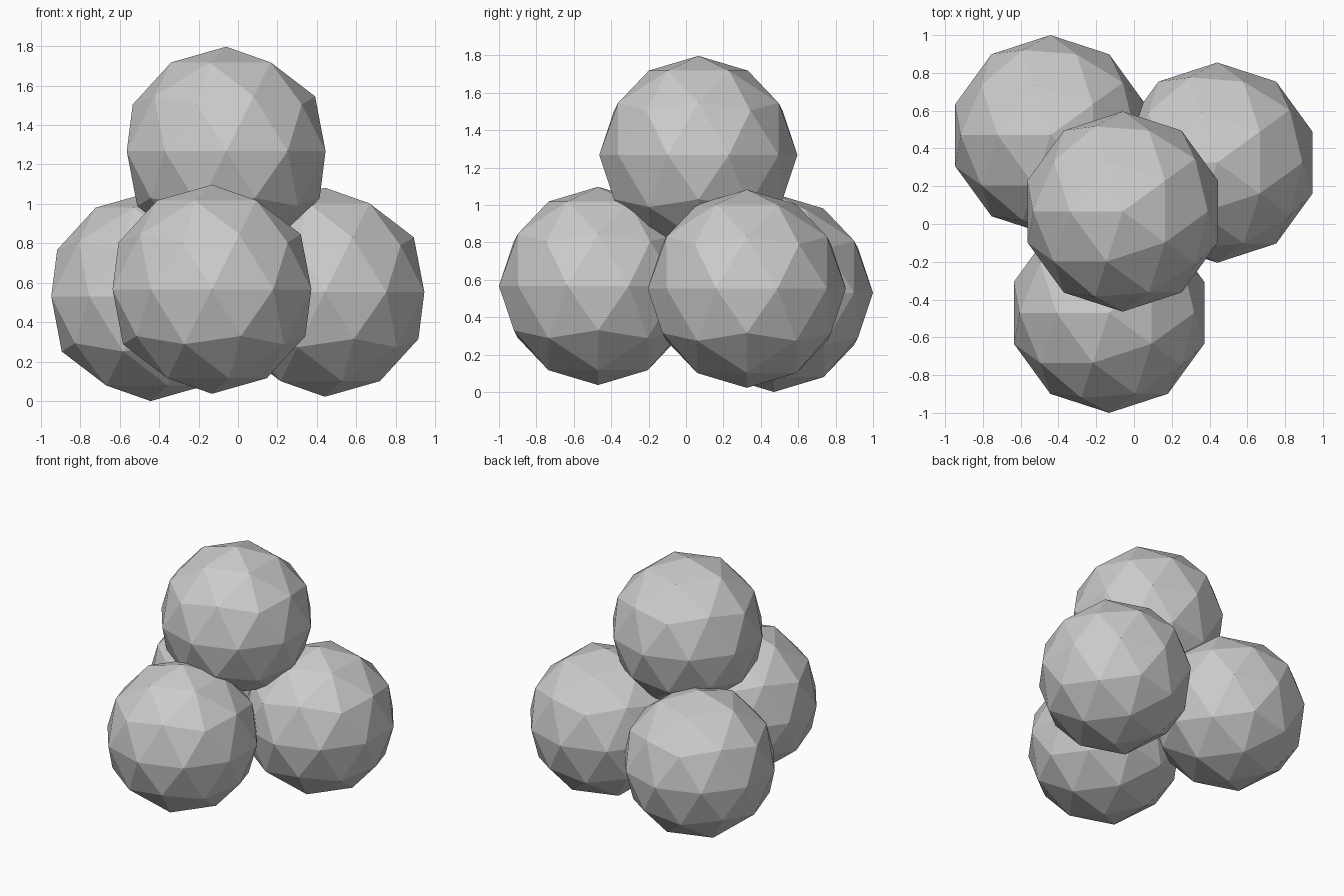
import bpy
import math

if "Cube" in bpy.data.objects:
    bpy.data.objects.remove(bpy.data.objects["Cube"])

RADIUS = 0.53


def ball(name, x, y, z):
    # Low-poly ball with flat faces, turned half way round the vertical
    bpy.ops.mesh.primitive_ico_sphere_add(
        subdivisions=2, radius=RADIUS, location=(x, y, z),
        rotation=(0, 0, math.pi))
    obj = bpy.context.object
    obj.name = name
    obj.data.name = name
    bpy.ops.object.shade_flat()
    return obj


# Three balls at the base, one stacked on top
ball("front_ball", -0.132, -0.47, 0.567)
ball("back_left_ball", -0.443, 0.47, 0.53)
ball("back_right_ball", 0.441, 0.325, 0.552)
ball("top_ball", -0.06, 0.066, 1.267)
